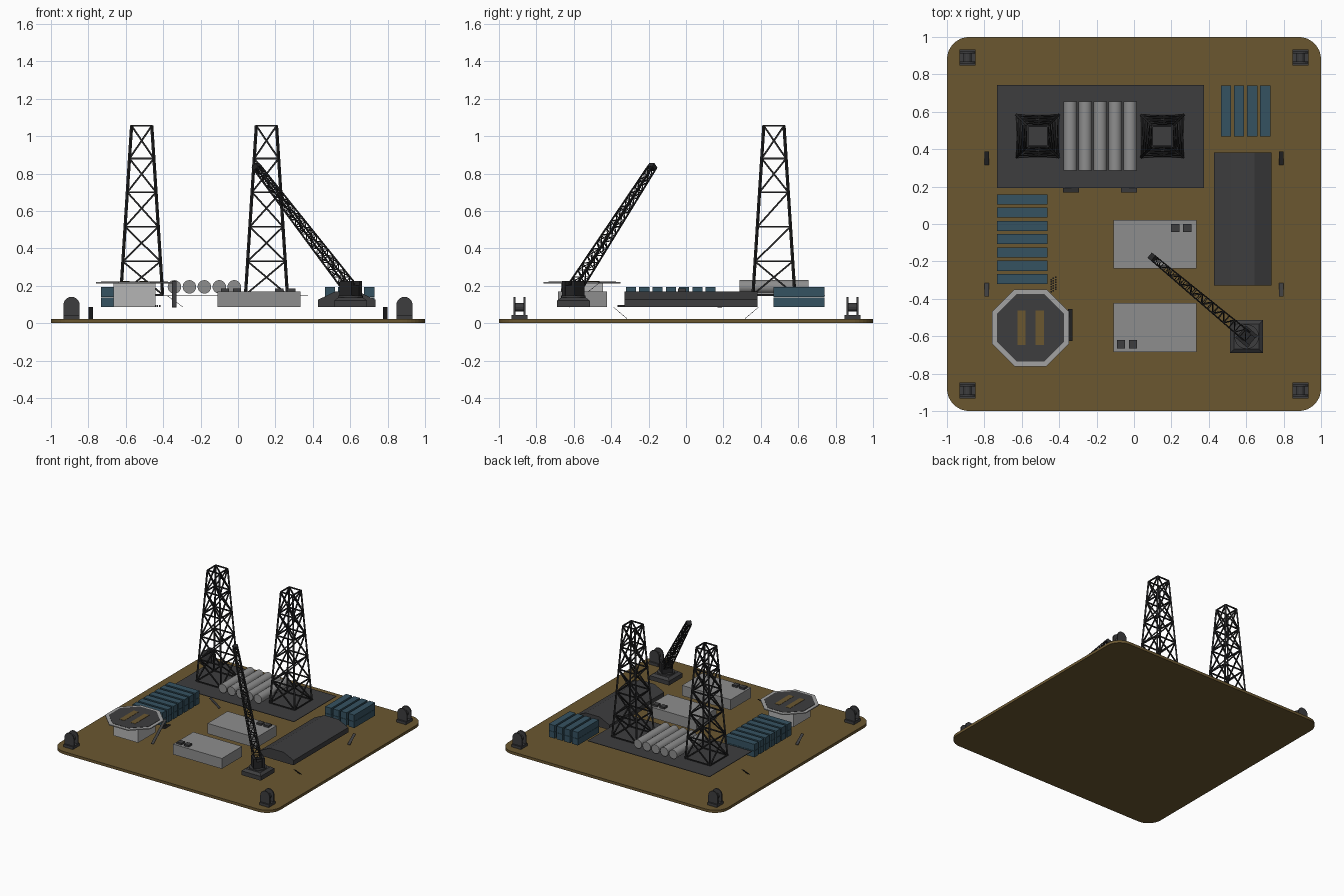
import bpy, bmesh, math
from mathutils import Vector, Matrix

if "Cube" in bpy.data.objects:
    bpy.data.objects.remove(bpy.data.objects["Cube"])


def mat(name, r, g, b):
    m = bpy.data.materials.new(name)
    m.diffuse_color = (r, g, b, 1)
    m.use_nodes = True
    m.node_tree.nodes["Principled BSDF"].inputs["Base Color"].default_value = m.diffuse_color
    return m


BROWN = mat("deck_brown", .145, .095, .03)
DARK = mat("dark_grey", .047, .047, .049)
BLACK = mat("truss_black", .02, .02, .021)
MID = mat("mid_grey", .27, .27, .27)
LIGHT = mat("light_grey", .46, .46, .46)
RIM = mat("rim_grey", .36, .36, .36)
BLUE = mat("container_blue", .036, .085, .12)


def finish(name, bm, material):
    bmesh.ops.recalc_face_normals(bm, faces=bm.faces)
    me = bpy.data.meshes.new(name)
    bm.to_mesh(me)
    bm.free()
    me.materials.append(material)
    ob = bpy.data.objects.new(name, me)
    bpy.context.collection.objects.link(ob)
    return ob


def add_box(bm, x0, x1, y0, y1, z0, z1):
    m = Matrix.Translation(((x0 + x1) / 2, (y0 + y1) / 2, (z0 + z1) / 2))
    bmesh.ops.create_cube(bm, size=1, matrix=m @ Matrix.Diagonal((x1 - x0, y1 - y0, z1 - z0, 1)))


def box(name, material, *dims):
    bm = bmesh.new()
    add_box(bm, *dims)
    return finish(name, bm, material)


def add_prism(bm, points, offset):
    f = bm.faces.new([bm.verts.new(p) for p in points])
    new = bmesh.ops.extrude_face_region(bm, geom=[f])["geom"]
    bmesh.ops.translate(bm, vec=offset, verts=[v for v in new if isinstance(v, bmesh.types.BMVert)])


def prism(name, material, points, offset):
    bm = bmesh.new()
    add_prism(bm, points, offset)
    return finish(name, bm, material)


def beam(bm, a, b, w):
    a, b = Vector(a), Vector(b)
    d = b - a
    m = Matrix.Translation((a + b) / 2) @ d.to_track_quat('Z', 'Y').to_matrix().to_4x4()
    bmesh.ops.create_cube(bm, size=1, matrix=m @ Matrix.Diagonal((w, w, d.length, 1)))


def add_cyl(bm, p, r, length, axis='Z', seg=20):
    m = Matrix.Translation(p)
    if axis == 'Y':
        m = m @ Matrix.Rotation(math.pi / 2, 4, 'X')
    bmesh.ops.create_cone(bm, cap_ends=True, segments=seg, radius1=r, radius2=r, depth=length, matrix=m)


def octagon(cx, cy, apothem, z):
    r = apothem / math.cos(math.pi / 8)
    return [(cx + r * math.cos((k + .5) * math.pi / 4), cy + r * math.sin((k + .5) * math.pi / 4), z)
            for k in range(8)]


# Base plate with rounded corners
R = .12
outline = []
for q, (sx, sy) in enumerate([(1, 1), (-1, 1), (-1, -1), (1, -1)]):
    for k in range(9):
        a = (q + k / 8) * math.pi / 2
        outline.append((sx * (1 - R) + R * math.cos(a), sy * (1 - R) + R * math.sin(a), 0))
prism("base_plate", BROWN, outline, (0, 0, .022))

# Raised drill floor
box("drill_floor", DARK, -.733, .375, .192, .742, .145, .149)

# Derrick towers: legs, rings and cross bracing
LEVELS = [.152, .33, .515, .70, .88, 1.055]
for name, cx in (("left_derrick", -.515), ("right_derrick", .152)):
    bm = bmesh.new()
    rings = []
    for z in LEVELS:
        h = .112 + (.054 - .112) * (z - .152) / .903
        rings.append([(cx + sx * h, .47 + sy * h, z) for sx, sy in ((-1, -1), (1, -1), (1, 1), (-1, 1))])
    for i, ring in enumerate(rings):
        for k in range(4):
            n = (k + 1) % 4
            beam(bm, ring[k], ring[n], .009)
            if i < len(rings) - 1:
                up = rings[i + 1]
                beam(bm, ring[k], up[k], .012)
                single = k % 2 and i in (1, 2)
                if not (single and k == 3):
                    beam(bm, ring[k], up[n], .009)
                if not (single and k == 1):
                    beam(bm, ring[n], up[k], .009)
    finish(name, bm, BLACK)

# Storage tanks lying between the towers
for i in range(5):
    bm = bmesh.new()
    add_cyl(bm, (-.34 + i * .08, .47, .194), .036, .37, 'Y', 24)
    ob = finish(f"tank_{i + 1}", bm, MID)
    bpy.context.view_layer.objects.active = ob
    ob.select_set(True)
    bpy.ops.object.shade_smooth_by_angle()
    ob.select_set(False)

# Stacked containers
for level, (z0, z1) in enumerate(((.085, .137), (.139, .192))):
    for i in range(7):
        y = .132 - i * .071
        box(f"side_container_{level}_{i}", BLUE, -.733, -.463, y - .027, y + .027, z0, z1)
    for i in range(4):
        x = .492 + i * .07
        box(f"rear_container_{level}_{i}", BLUE, x - .027, x + .027, .468, .74, z0, z1)

# Warehouse with a three-facet roof
prism("warehouse", DARK, [(x, -.328, z) for x, z in
      ((.428, .085), (.735, .085), (.735, .125), (.645, .168), (.518, .168), (.428, .125))], (0, .71, 0))

# Two cabins with roof vents
for name, y0, y1, vx, vy in (("rear_cabin", -.238, .022, (.22, .285), -.022),
                             ("front_cabin", -.685, -.423, (-.07, -.005), -.643)):
    box(name, MID, -.11, .333, y0, y1, .085, .17)
    for i, x in enumerate(vx):
        box(f"{name}_vent_{i}", DARK, x - .022, x + .022, vy - .022, vy + .022, .168, .185)

# Helipad: support block, pale rim, dark landing surface and stripe markings
HX, HY = -.553, -.555
box("helipad_support", LIGHT, HX - .112, HX + .112, HY - .112, HY + .112, .085, .214)
prism("helipad_rim", RIM, octagon(HX, HY, .206, .212), (0, 0, .008))
prism("helipad_surface", DARK, octagon(HX, HY, .18, .214), (0, 0, .008))
for side in (-1, 1):
    x = HX + side * .049
    box(f"helipad_stripe_{side}", BROWN, x - .022, x + .022, HY - .093, HY + .093, .220, .224)


# Thin sloping stairs, from a low end to a high end along x or y
def stair(name, low, high, axis, w):
    off = Vector((0, w / 2, 0)) if axis == 'X' else Vector((w / 2, 0, 0))
    low, high, t = Vector(low), Vector(high), Vector((0, 0, -.003))
    prism(name, DARK, [low - off, low + off, high + off, high - off], t)


stair("helipad_stair", (-.342, -.625, .087), (-.342, -.455, .224), 'Y', .024)
stair("floor_stair_left", (-.293, .181, .087), (-.38, .181, .149), 'X', .024)
stair("floor_stair_right", (-.07, .181, .087), (.017, .181, .149), 'X', .024)
for sx in (-1, 1):
    for sy in (-1, 1):
        stair(f"edge_stair_{sx}_{sy}", (sx * .787, sy * .315, .025), (sx * .787, sy * .388, .087), 'Y', .024)

# Small pipe rack
bm = bmesh.new()
for c in range(3):
    for r in range(6):
        x, y = -.443 + c * .012, -.362 + r * .013 + c * .006
        add_box(bm, x - .004, x + .004, y - .004, y + .004, .085, .096)
finish("pipe_rack", bm, DARK)

# Corner winches: foot, two arched cheeks and a drum
for sx in (-1, 1):
    for sy in (-1, 1):
        cx, cy = sx * .89, sy * .89
        bm = bmesh.new()
        add_box(bm, cx - .043, cx + .043, cy - .043, cy + .043, .022, .044)
        for s in (-1, 1):
            arch = [(cx + .043 * math.cos(k * math.pi / 10), cy + s * .026 - .005,
                     .098 + .043 * math.sin(k * math.pi / 10)) for k in range(11)]
            add_prism(bm, arch + [(cx - .043, cy + s * .026 - .005, .04),
                                  (cx + .043, cy + s * .026 - .005, .04)], (0, .01, 0))
        add_cyl(bm, (cx, cy, .085), .022, .05, 'Y', 16)
        finish(f"winch_{sx}_{sy}", bm, DARK)

# Crane base and turret
CX, CY = .602, -.602
bm = bmesh.new()
add_box(bm, CX - .088, CX + .088, CY - .088, CY + .088, .085, .12)
bmesh.ops.create_cone(bm, cap_ends=True, segments=4, radius1=.124, radius2=.095, depth=.016,
                      matrix=Matrix.Translation((CX, CY, .128)) @ Matrix.Rotation(math.pi / 4, 4, 'Z'))
add_cyl(bm, (CX, CY, .14), .066, .014, 'Z', 20)
finish("crane_base", bm, DARK)
bm = bmesh.new()
heading = Matrix.Rotation(math.atan2(.42, -.5), 4, 'Z')
for s in (-1, 1):
    m = Matrix.Translation((CX, CY, .183)) @ heading @ Matrix.Translation((0, s * .033, 0))
    bmesh.ops.create_cube(bm, size=1, matrix=m @ Matrix.Diagonal((.085, .02, .085, 1)))
m = Matrix.Translation((CX, CY, .172)) @ heading
bmesh.ops.create_cube(bm, size=1, matrix=m @ Matrix.Diagonal((.08, .06, .06, 1)))
finish("crane_turret", bm, BLACK)

# Lattice boom with a head block
a, b = Vector((.597, -.595, .19)), Vector((.1, -.18, .835))
d = (b - a).normalized()
side = d.cross(Vector((0, 0, 1))).normalized()
up = side.cross(d)
N = 17
rings = []
for i in range(N + 1):
    h = .027 - .012 * i / N
    p = a.lerp(b, i / N)
    rings.append([p + side * h * u + up * h * v for u, v in ((-1, -1), (1, -1), (1, 1), (-1, 1))])
bm = bmesh.new()
for k in range(4):
    beam(bm, rings[0][k], rings[-1][k], .007)
    for i in range(N + 1):
        n = (k + 1) % 4
        beam(bm, rings[i][k], rings[i][n], .004)
        if i < N:
            beam(bm, rings[i][k if i % 2 else n], rings[i + 1][n if i % 2 else k], .005)
beam(bm, b - d * .012, b + d * .012, .036)
finish("crane_boom", bm, BLACK)
